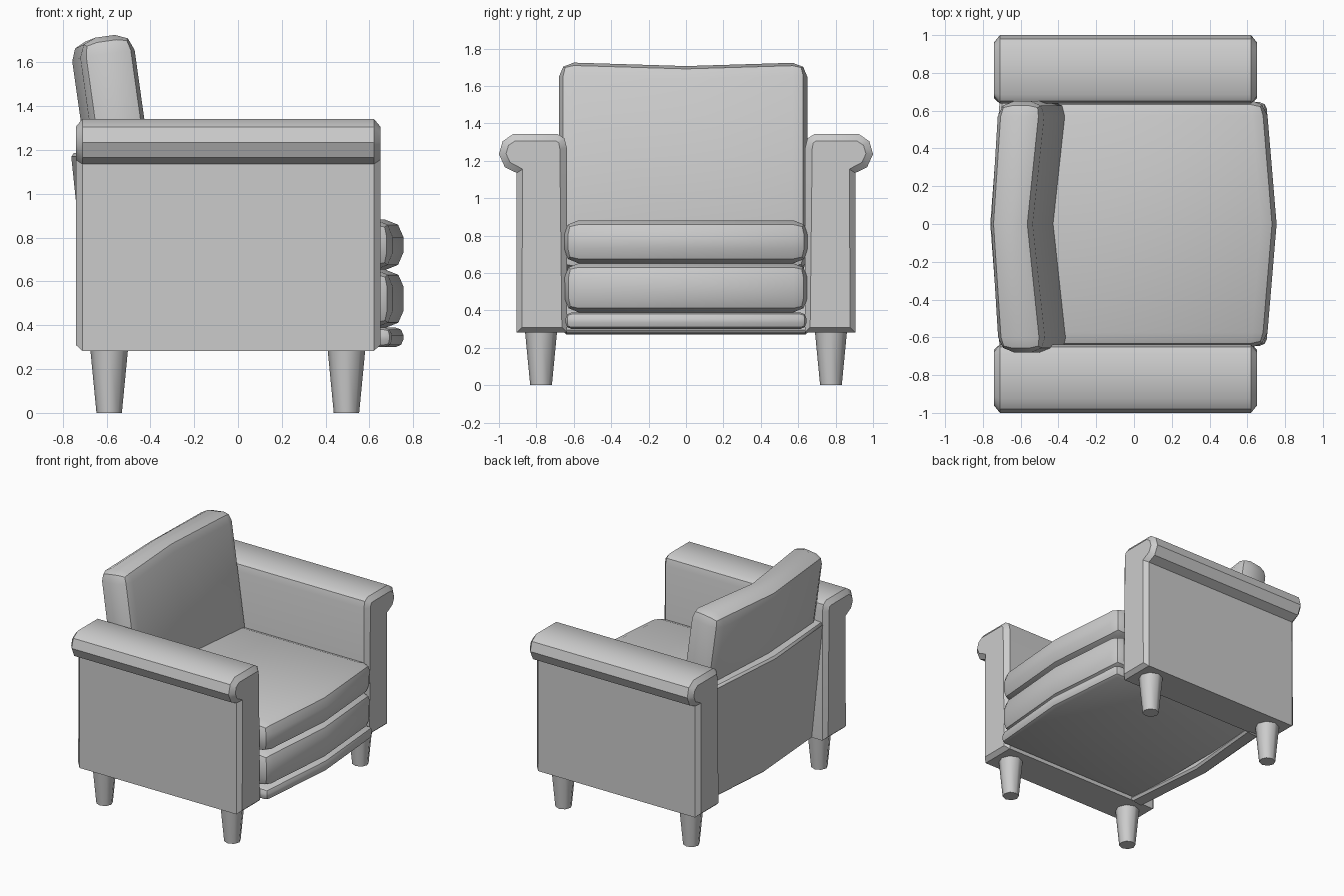
import bpy, bmesh

if "Cube" in bpy.data.objects:
    bpy.data.objects.remove(bpy.data.objects["Cube"])

def finish(name, bm, angle=0.6):
    bmesh.ops.recalc_face_normals(bm, faces=bm.faces)
    me = bpy.data.meshes.new(name)
    bm.to_mesh(me)
    bm.free()
    ob = bpy.data.objects.new(name, me)
    bpy.context.collection.objects.link(ob)
    bpy.ops.object.select_all(action='DESELECT')
    ob.select_set(True)
    bpy.context.view_layer.objects.active = ob
    bpy.ops.object.shade_smooth_by_angle(angle=angle)
    return ob

def cushion(name, xs, ys, zs, bevel, bow_back, bow_front, tilt=0, dip=0, segs=2):
    """Bevelled box folded along its middle (bow) and leaned backwards (tilt)."""
    bm = bmesh.new()
    bmesh.ops.create_cube(bm, size=1)
    for v in bm.verts:
        for i, (a, b) in enumerate((xs, ys, zs)):
            v.co[i] = b if v.co[i] > 0 else a
    bmesh.ops.bevel(bm, geom=bm.edges[:], offset=bevel, segments=segs,
                    profile=0.5, affect='EDGES')
    bmesh.ops.bisect_plane(bm, geom=bm.verts[:] + bm.edges[:] + bm.faces[:],
                           plane_co=(0, 0, 0), plane_no=(0, 1, 0))
    for v in bm.verts:
        x, y, z = v.co
        t = 1 - abs(y) / max(ys)
        u = (x - xs[0]) / (xs[1] - xs[0])
        h = (z - zs[0]) / (zs[1] - zs[0])
        v.co.x = x + (bow_back + (bow_front - bow_back) * u) * t
        v.co.x -= tilt * (z - 0.88)
        v.co.z = z + tilt * (x - sum(xs) / 2) - dip * t * h
    return finish(name, bm)

# Stacked seat: thin base, middle cushion, top cushion
cushion("seat_base", (-0.56, 0.70), (-0.645, 0.645), (0.30, 0.39), 0.035, 0, 0.055)
cushion("lower_cushion", (-0.56, 0.70), (-0.65, 0.65), (0.39, 0.652), 0.075, 0, 0.055)
cushion("seat_cushion", (-0.56, 0.70), (-0.655, 0.655), (0.652, 0.882), 0.08, 0, 0.055)

# Leaning back cushion and the panel behind it
cushion("back_cushion", (-0.61, -0.36), (-0.68, 0.65), (0.60, 1.72), 0.08,
        -0.04, -0.07, tilt=0.14, dip=0.02)
cushion("back_panel", (-0.68, -0.57), (-0.655, 0.655), (0.275, 1.19), 0.015,
        -0.05, -0.06, tilt=0.105, segs=1)

# Arms: rolled profile extruded along x, with chamfered ends
ARM = [(0.637, 0.283), (0.905, 0.283), (0.905, 1.135), (0.968, 1.165), (1.0, 1.235),
       (0.98, 1.305), (0.925, 1.342), (0.685, 1.342), (0.65, 1.32), (0.637, 1.27)]
for side, s in (("left", -1), ("right", 1)):
    bm = bmesh.new()
    rings = [[bm.verts.new((x, s * y, z)) for y, z in ARM] for x in (-0.71, 0.62)]
    n = len(ARM)
    for i in range(n):
        j = (i + 1) % n
        bm.faces.new((rings[0][i], rings[0][j], rings[1][j], rings[1][i]))
    caps = [bm.faces.new(r) for r in rings]
    bmesh.ops.recalc_face_normals(bm, faces=bm.faces)
    bmesh.ops.inset_individual(bm, faces=caps, thickness=0.038, depth=0.03)
    finish(side + "_arm", bm)

# Tapered legs
for end, x in (("back", -0.588), ("front", 0.495)):
    for side, s in (("left", -1), ("right", 1)):
        bm = bmesh.new()
        bmesh.ops.create_cone(bm, cap_ends=True, segments=8, radius1=0.058,
                              radius2=0.087, depth=0.3)
        bmesh.ops.translate(bm, verts=bm.verts, vec=(x, s * 0.775, 0.15))
        finish(f"{end}_{side}_leg", bm, 0.9)
